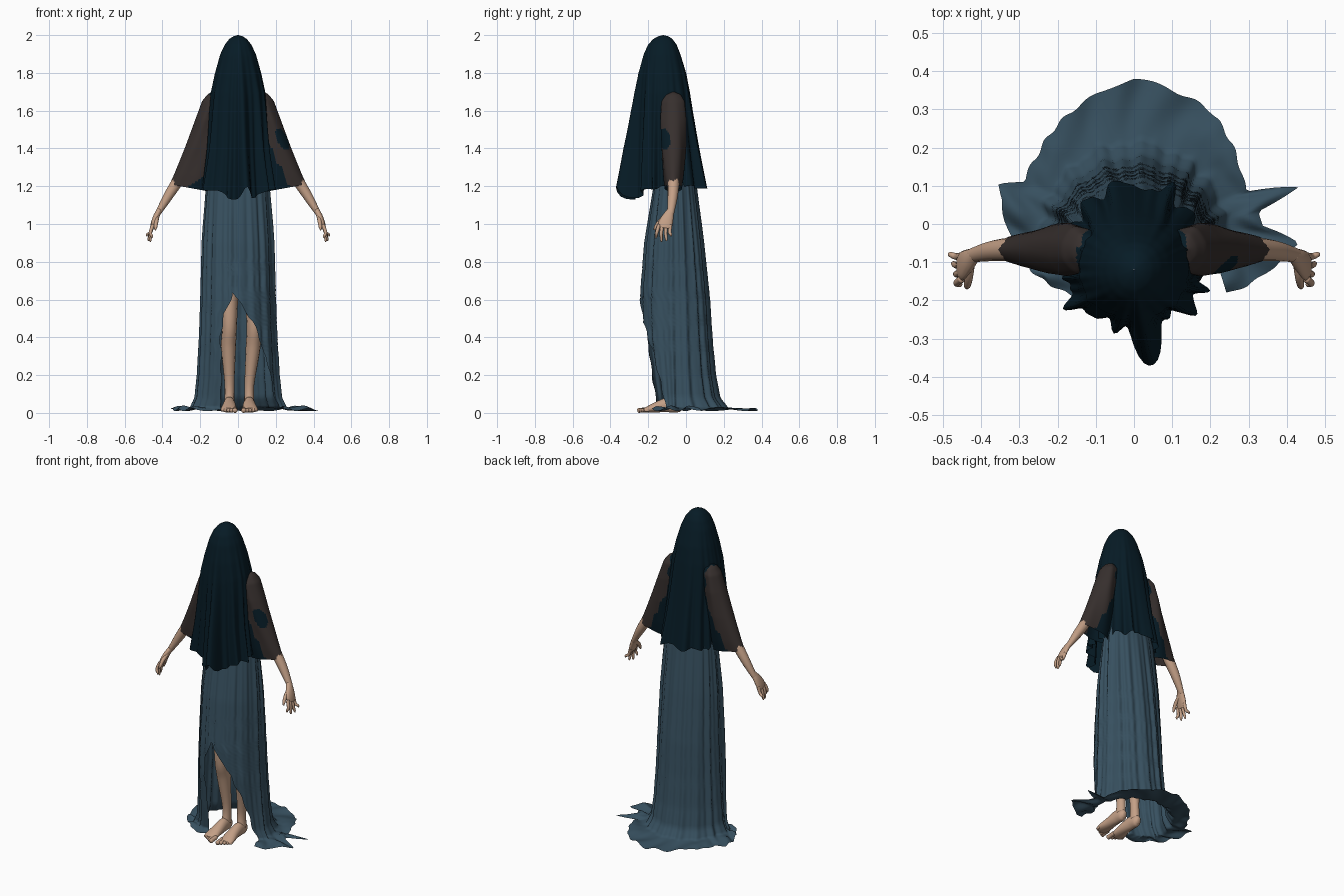
import bpy, bmesh
from math import sin, cos, pi, exp, tau, copysign
from mathutils import Vector

if "Cube" in bpy.data.objects:
    bpy.data.objects.remove(bpy.data.objects["Cube"], do_unlink=True)


def material(name, color):
    mat = bpy.data.materials.new(name)
    mat.use_nodes = True
    mat.diffuse_color = (*color, 1)
    mat.node_tree.nodes["Principled BSDF"].inputs["Base Color"].default_value = (*color, 1)
    return mat


NAVY = material("dark navy cloth", (.002, .011, .019))
SLATE = material("slate blue cloth", (.038, .08, .115))
BROWN = material("dark brown cloth", (.038, .029, .027))
SKIN = material("skin", (.55, .35, .24))


def at(keys, value):
    """Look up a table sorted by its first column, blending linearly."""
    if value <= keys[0][0]:
        return keys[0][1:]
    for low, high in zip(keys, keys[1:]):
        if value <= high[0]:
            f = (value - low[0]) / (high[0] - low[0])
            return [p + (q - p) * f for p, q in zip(low[1:], high[1:])]
    return keys[-1][1:]


def bump(value, centre, width):
    return exp(-((value - centre) / width) ** 2)


def surface(name, rows, mats, closed=True, caps=False, rule=None):
    """Skin a list of equally long point rows into a smooth object."""
    bm = bmesh.new()
    grid = [[bm.verts.new(p) for p in row] for row in rows]
    count = len(rows[0])
    for upper, lower in zip(grid, grid[1:]):
        for i in range(count if closed else count - 1):
            j = (i + 1) % count
            face = bm.faces.new((upper[i], upper[j], lower[j], lower[i]))
            if rule:
                face.material_index = rule(face.calc_center_median())
    if caps:
        bm.faces.new(grid[0])
        bm.faces.new(grid[-1])
    bmesh.ops.recalc_face_normals(bm, faces=bm.faces)
    mesh = bpy.data.meshes.new(name)
    bm.to_mesh(mesh)
    bm.free()
    for mat in mats:
        mesh.materials.append(mat)
    mesh.shade_smooth()
    bpy.context.collection.objects.link(bpy.data.objects.new(name, mesh))


def curve_through(points, steps=5):
    """Catmull-Rom blend through points of any dimension."""
    ext = [points[0], *points, points[-1]]
    out = []
    for a, b, c, d in zip(ext, ext[1:], ext[2:], ext[3:]):
        for s in range(steps):
            t = s / steps
            out.append([q + t / 2 * (r - p + t * (2 * p - 5 * q + 4 * r - e + t * (3 * q - p - 3 * r + e)))
                        for p, q, r, e in zip(a, b, c, d)])
    return out + [list(points[-1])]


def limb(name, points, wide, sides=14):
    """Tube through (x, y, z, half width, half thickness); wide is the width axis."""
    path = curve_through(points)
    rows = []
    for i, (x, y, z, rw, rt) in enumerate(path):
        tangent = Vector(path[min(i + 1, len(path) - 1)][:3]) - Vector(path[max(i - 1, 0)][:3])
        tangent.normalize()
        u = Vector(wide)
        u = (u - tangent * u.dot(tangent)).normalized()
        v = tangent.cross(u)
        rows.append([Vector((x, y, z)) + u * rw * cos(tau * k / sides) + v * rt * sin(tau * k / sides)
                     for k in range(sides)])
    surface(name, rows, [SKIN], caps=True)


# Veil: height, half width, front depth, back depth
VEIL_Y = -.12
VEIL = [(1.2, .18, .135, .21), (1.4, .16, .135, .18), (1.6, .15, .13, .152), (1.7, .143, .126, .138),
        (1.8, .122, .118, .12), (1.9, .094, .1, .09), (1.95, .07, .08, .07),
        (1.98, .046, .053, .048), (1.995, .022, .024, .024), (2, .001, .001, .001)]
LOBES = [(.14, .15, .17), (-.22, .035, .1), (.82, .04, .12), (-.9, .045, .12), (1.2, .02, .1),
         (-.55, .02, .1), (2.75, .03, .1), (-3, .03, .1), (-2.5, .015, .12), (2.3, .015, .1)]


def veil_point(a, t):
    hem = 1.195 - .065 * bump(a, .1, .7) + .06 * bump(a, .14, .08) + .008 * sin(9 * a)
    z = 2 - (2 - hem) * t
    rx, front, back = at(VEIL, 2 - .8 * t)
    ry, squareness = (front, 1) if abs(a) < pi / 2 else (back, .82)
    swell = sum(h * bump(a, c, w) for c, h, w in LOBES)
    swell += .006 * sin(17 * a) + .006 * sin(26 * a + 1)
    s = 1 + t ** 1.4 * swell / .17
    return (rx * s * copysign(abs(sin(a)) ** squareness, a), VEIL_Y - ry * s * cos(a), z)


rows = [[veil_point(-pi + tau * i / 160, (r / 50) ** 1.5) for i in range(160)] for r in range(51)]
surface("veil", rows, [NAVY])

# Draped sleeves: height, inner x, outer x, half depth
SLEEVE = [(1.19, .14, .362, .045), (1.25, .13, .338, .053), (1.4, .11, .281, .065),
          (1.55, .1, .227, .068), (1.65, .09, .19, .06), (1.685, .095, .163, .04),
          (1.7, .12, .14, .005)]


def sleeve_color(side):
    def rule(c):
        x = c.x * side
        ragged = .008 * sin(c.z * 60)
        if side < 0 and c.y < -.06:
            edge = .145 + max(0, 1.29 - c.z) * 1.2
        else:
            edge = .13 + max(0, 1.5 - c.z) * .48
        patch = side > 0 and c.y < -.08 and bump(x, .235 + (1.45 - c.z) * .4, .03) * bump(c.z, 1.45, .06) > .4
        return 1 if x < edge + ragged or patch else 0
    return rule


for side, label in ((1, "left"), (-1, "right")):
    rows = []
    for r in range(51):
        height = 1.7 - .51 * (r / 50) ** 1.3
        inner, outer, depth = at(SLEEVE, height)
        mid, half = (inner + outer) / 2, (outer - inner) / 2
        row = []
        for i in range(48):
            a = tau * i / 48
            wave = 1 + .05 * sin(5 * a + height * 9)
            row.append((side * (mid + half * cos(a)), -.067 + depth * wave * sin(a),
                        height + .02 * cos(a) * (r / 50) ** 4))
        rows.append(row)
    surface(label + "_sleeve", rows, [BROWN, NAVY], rule=sleeve_color(side))

    # Forearm, palm, fingers and thumb
    def arm_part(name, points):
        limb(label + "_" + name, [(side * p[0], *p[1:]) for p in points], (0, 1, 0))

    arm_part("forearm", [(.26, -.066, 1.34, .028, .03), (.312, -.066, 1.24, .031, .031),
                         (.368, -.07, 1.15, .027, .026), (.416, -.08, 1.07, .02, .017),
                         (.425, -.084, 1.055, .019, .015)])
    arm_part("palm", [(.415, -.08, 1.075, .018, .015), (.433, -.095, 1.04, .03, .016),
                      (.447, -.108, 1.005, .038, .014), (.456, -.114, .978, .034, .01)])
    for n, (y, tip_y, tip_z) in enumerate([(-.083, -.08, .935), (-.104, -.104, .91),
                                           (-.124, -.13, .906), (-.143, -.158, .925)]):
        arm_part("finger_%d" % (n + 1), [
            (.45, y, .995, .01, .01), (.464, (y + tip_y) / 2 - .004, .955, .009, .009),
            (.48 - .008 * n, tip_y, tip_z + .01, .007, .007), (.482 - .008 * n, tip_y, tip_z, .003, .003)])
    arm_part("thumb", [(.428, -.095, 1.045, .014, .013), (.432, -.136, 1.015, .012, .011),
                       (.436, -.16, .985, .009, .009), (.438, -.167, .968, .004, .004)])

    # Leg, foot and toes
    thigh, knee, calf, ankle, foot = (.075, .085, .08, .06, .06) if side > 0 else (.06, .045, .05, .045, .046)
    limb(label + "_leg", [(side * thigh, -.06, .85, .07, .07), (side * knee, -.1, .5, .041, .048),
                          (side * calf, -.07, .35, .039, .045), (side * ankle, -.048, .15, .026, .028),
                          (side * foot, -.05, .05, .027, .035)], (1, 0, 0))
    limb(label + "_foot", [(side * foot, -.012, .03, .012, .016), (side * foot, -.03, .036, .026, .034),
                           (side * foot, -.08, .044, .03, .042), (side * foot, -.14, .034, .036, .032),
                           (side * (foot + .004), -.195, .02, .042, .019),
                           (side * (foot + .004), -.22, .014, .036, .012)], (1, 0, 0))
    for n in range(5):
        x = side * (foot - .03 + .017 * n)
        r = .013 - .0015 * n
        y = -.258 + .01 * n
        limb("%s_toe_%d" % (label, n + 1), [(x, -.2, .018, r, r), (x, y + .02, .014, r, r),
                                            (x, y + .006, .013, r, r), (x, y, .012, r / 2, r / 2)], (1, 0, 0))

# Skirt: height, half width, front depth, back depth
SKIRT_Y = -.05
SKIRT = [(.03, .245, .115, .26), (.08, .222, .125, .222), (.2, .21, .148, .2), (.4, .199, .182, .182),
         (.6, .192, .187, .17), (.9, .184, .165, .14), (1.2, .165, .12, .105),
         (1.3, .135, .11, .09), (1.45, .09, .09, .07)]
# Front opening: height, right-hand edge angle, left-hand edge angle
OPENING = [(.05, -.42, 1.05), (.25, -.46, .85), (.42, -.5, .56), (.53, -.36, .25),
           (.63, -.14, -.14), (.8, .02, -.4), (1.2, .05, -.4)]
# Train outline on the floor: angle from the front, radius
TRAIN = [(1.05, .27), (1.37, .36), (1.57, .43), (1.7, .34), (1.82, .34), (1.9, .46), (2, .32),
         (2.26, .35), (2.62, .4), (2.85, .41), (pi, .43), (3.4, .4), (3.7, .37), (4, .34), (4.2, .33),
         (4.3, .39), (4.4, .36), (4.56, .34), (4.9, .29), (5.2, .24), (5.86, .15)]


def skirt_point(f, z):
    right, left = at(OPENING, z)
    ragged = .03 * sin(z * 45) * (z < .8)
    a = left + ragged + (tau + right - left) * f
    rx, front, back = at(SKIRT, z)
    ry = front if cos(a) > 0 else back
    fold = .5 * sin(15 * a + sin(3 * a)) + .4 * abs(sin(12 * a + z)) + .3 * sin(31 * a + 2 * z)
    s = 1 + .055 * fold * min(1, (1.5 - z) * 2) - .012 * (f > .97)
    return Vector((rx * s * sin(a), SKIRT_Y - ry * s * cos(a), z)), a


columns = 200
rows = []
for r in range(61):
    z = .03 + 1.42 * (1 - r / 60) ** 1.2
    rows.append([skirt_point(i / columns, z)[0] for i in range(columns + 1)])
for r in range(1, 11):
    u = r / 10
    row = []
    for i in range(columns + 1):
        base, a = skirt_point(i / columns, .03)
        radius = at(TRAIN, a)[0] + .004 * sin(23 * a + 2 * sin(5 * a))
        edge = Vector((radius * sin(a), SKIRT_Y - radius * cos(a), 0))
        p = base.lerp(edge, u)
        pile = .008 + .014 * sin(a) ** 2 * sin(pi * u)
        p.z = .01 + .02 * (1 - u) ** 2 + pile * u * (1 + sin(13 * a + 3 * u + 2 * sin(4 * a)))
        row.append(p)
    rows.append(row)
surface("skirt", rows, [SLATE], closed=False)
